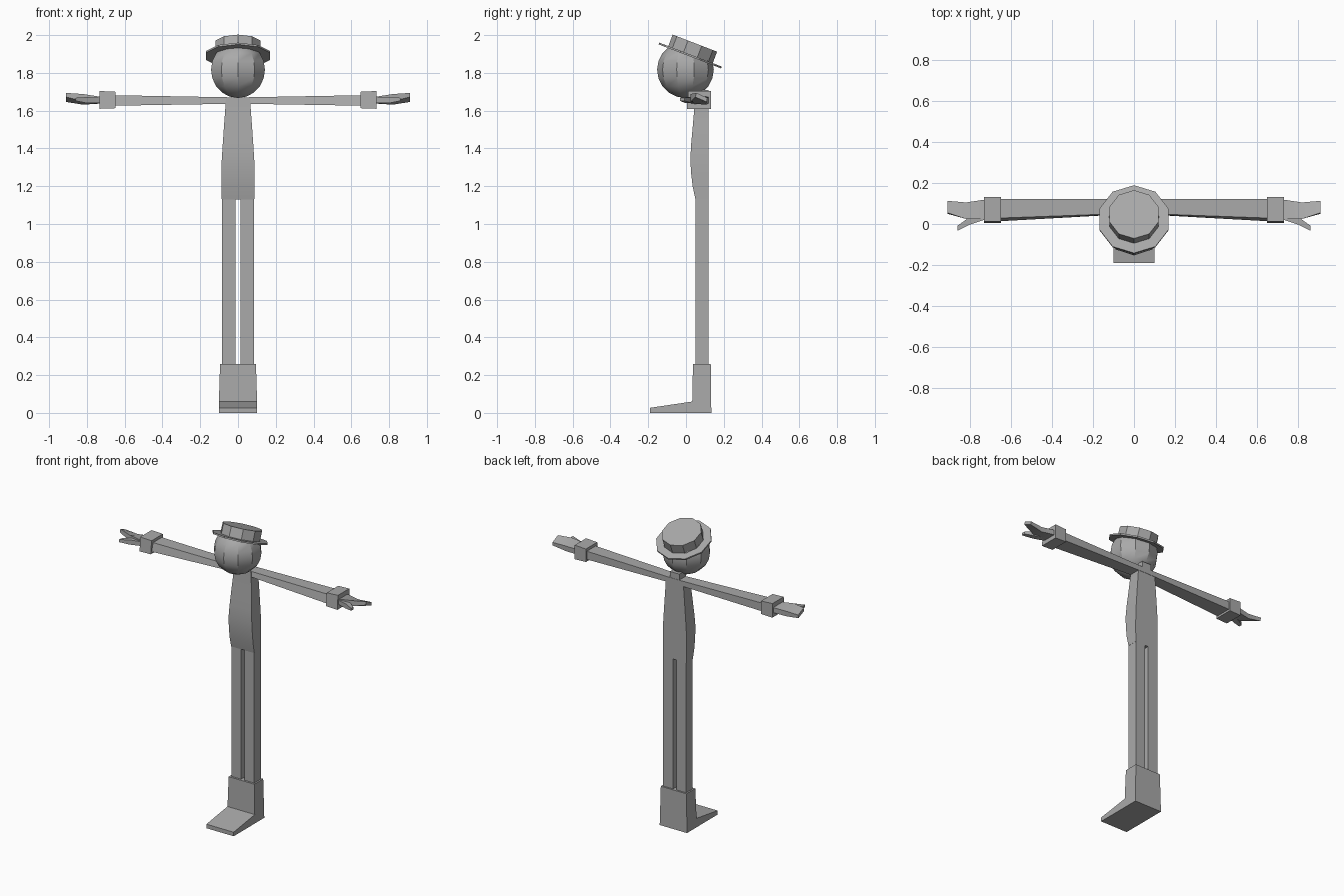
import bpy, bmesh, math
from mathutils import Matrix, Vector

if "Cube" in bpy.data.objects:
    bpy.data.objects.remove(bpy.data.objects["Cube"])

grey = bpy.data.materials.new("plain_grey")
grey.diffuse_color = (0.4, 0.4, 0.4, 1)
grey.use_nodes = True
grey.node_tree.nodes["Principled BSDF"].inputs["Base Color"].default_value = grey.diffuse_color


def loft(name, rings):
    """Closed solid through a list of equal-length point loops."""
    bm = bmesh.new()
    loops = [[bm.verts.new(p) for p in ring] for ring in rings]
    n = len(loops[0])
    for a, b in zip(loops, loops[1:]):
        for i in range(n):
            j = (i + 1) % n
            bm.faces.new((a[i], a[j], b[j], b[i]))
    bm.faces.new(loops[0][::-1])
    bm.faces.new(loops[-1])
    bmesh.ops.recalc_face_normals(bm, faces=bm.faces)
    mesh = bpy.data.meshes.new(name)
    bm.to_mesh(mesh)
    bm.free()
    mesh.materials.append(grey)
    ob = bpy.data.objects.new(name, mesh)
    bpy.context.collection.objects.link(ob)
    bpy.ops.object.select_all(action='DESELECT')
    ob.select_set(True)
    bpy.context.view_layer.objects.active = ob
    bpy.ops.object.shade_smooth_by_angle(angle=math.radians(30))
    return ob


def rect_z(x0, x1, y0, y1, z):
    return [(x0, y0, z), (x1, y0, z), (x1, y1, z), (x0, y1, z)]


def decagon(r, z):
    # one corner points to the front
    return [Vector((r * math.sin(i * math.pi / 5), -r * math.cos(i * math.pi / 5), z))
            for i in range(10)]


# Head
R, N = 0.15, 10
centre = Vector((0, -0.003, 1.817))
loft("head", [[p + centre for p in decagon(max(R * math.sin(math.pi * k / N), 0.0005),
                                           -R * math.cos(math.pi * k / N))]
              for k in range(N + 1)])

# Hat, tipped backwards
tilt = Matrix.Translation((0, 0.022, 1.892)) @ Matrix.Rotation(math.radians(-21), 4, 'X')
for name, r, z0, z1 in (("hat_brim", 0.177, -0.005, 0.005), ("hat_crown", 0.126, 0.0, 0.07)):
    loft(name, [[tilt @ p for p in decagon(r, z)] for z in (z0, z1)])

# Torso with a swelling belly, and the neck
torso = [(1.13, 0.086, 0.05), (1.20, 0.087, 0.035), (1.27, 0.087, 0.027),
         (1.34, 0.086, 0.023), (1.42, 0.081, 0.027), (1.52, 0.074, 0.036),
         (1.60, 0.068, 0.043), (1.668, 0.064, 0.047)]
loft("torso", [rect_z(-w, w, y, 0.12, z) for z, w, y in torso])
loft("neck", [rect_z(-0.035, 0.035, 0.05, 0.12, z) for z in (1.65, 1.71)])

# One shared boot block with a flat wedge toe
boot = [(-0.19, 0.0), (0.134, 0.0), (0.131, 0.26), (0.037, 0.26), (0.033, 0.06), (-0.19, 0.027)]
loft("boots", [[(x * (0.095 if z > 0.2 else 0.101), y, z) for y, z in boot]
               for x in (-1, 1)])


def section(x, yf_top, yf_bottom, yb_top, yb_bottom, zf0, zf1, zb0=None, zb1=None):
    """Four-cornered slice across an arm or hand."""
    zb0, zb1 = zf0 if zb0 is None else zb0, zf1 if zb1 is None else zb1
    return [(x, yf_bottom, zf0), (x, yb_bottom, zb0), (x, yb_top, zb1), (x, yf_top, zf1)]


for s, side in ((1, "left"), (-1, "right")):
    def part(name, rings):
        loft(f"{side}_{name}", [[(s * x, y, z) for x, y, z in ring] for ring in rings])

    # Leg
    part("leg", [rect_z(0.012, 0.085, 0.05, 0.12, z) for z in (0.2, 1.14)])
    # Arm, thicker towards the wrist
    part("arm", [section(0.0, 0.053, 0.05, 0.122, 0.122, 1.637, 1.670),
                 section(0.68, 0.028, 0.012, 0.122, 0.122, 1.626, 1.682)])
    # Cuff
    part("cuff", [section(0.649, 0.012, 0.004, 0.132, 0.132, 1.613, 1.700),
                  section(0.732, 0.012, 0.004, 0.132, 0.132, 1.610, 1.704)])
    # Hand: flat mitten twisting towards the fingertips
    part("hand", [section(0.72, 0.025, 0.025, 0.12, 0.12, 1.638, 1.672),
                  section(0.82, 0.025, 0.025, 0.105, 0.105, 1.650, 1.688, 1.632, 1.665),
                  section(0.91, 0.055, 0.050, 0.113, 0.110, 1.672, 1.694, 1.646, 1.668)])
    # Thumb
    part("thumb", [section(0.725, 0.022, 0.022, 0.06, 0.06, 1.640, 1.668),
                   section(0.80, -0.003, -0.003, 0.035, 0.035, 1.640, 1.672),
                   section(0.86, -0.032, -0.032, -0.008, -0.008, 1.652, 1.668)])
